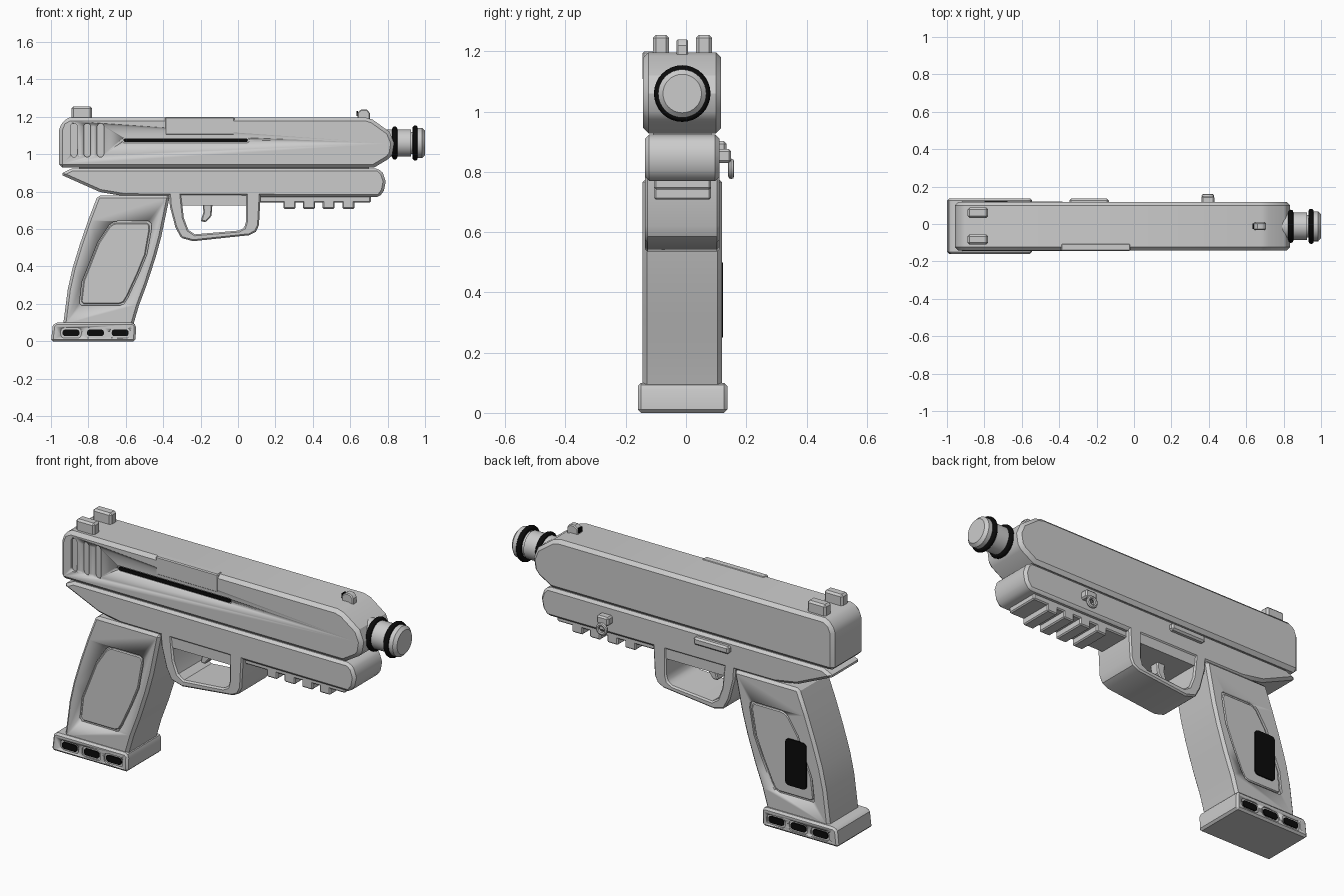
import bpy, bmesh, math
from mathutils import Matrix

cube = bpy.data.objects.get("Cube")
if cube:
    bpy.data.objects.remove(cube, do_unlink=True)

YC = -0.0125  # centre plane of the body


def material(name, value):
    m = bpy.data.materials.new(name)
    m.use_nodes = True
    colour = (value, value, value, 1)
    m.diffuse_color = colour
    m.node_tree.nodes["Principled BSDF"].inputs["Base Color"].default_value = colour
    return m


GREY = material("light grey", 0.6)
BLACK = material("black", 0.003)


def activate(ob):
    bpy.ops.object.select_all(action="DESELECT")
    ob.select_set(True)
    bpy.context.view_layer.objects.active = ob


def finish(name, bm, mat, bevel=0, segments=1):
    bmesh.ops.recalc_face_normals(bm, faces=bm.faces)
    me = bpy.data.meshes.new(name)
    bm.to_mesh(me)
    bm.free()
    me.materials.append(mat)
    ob = bpy.data.objects.new(name, me)
    bpy.context.collection.objects.link(ob)
    activate(ob)
    if bevel:
        b = ob.modifiers.new("bevel", "BEVEL")
        b.width, b.segments = bevel, segments
        b.limit_method, b.angle_limit = "ANGLE", math.radians(40)
        bpy.ops.object.modifier_apply(modifier="bevel")
    bpy.ops.object.shade_smooth_by_angle(angle=math.radians(30))
    return ob


def prism(name, pts, y0, y1, mat=GREY, bevel=0, segments=1):
    """Side outline in x, z pulled from y0 to y1."""
    bm = bmesh.new()
    face = bm.faces.new([bm.verts.new((x, y0, z)) for x, z in pts])
    side = bmesh.ops.extrude_face_region(bm, geom=[face])["geom"]
    verts = [g for g in side if isinstance(g, bmesh.types.BMVert)]
    bmesh.ops.translate(bm, vec=(0, y1 - y0, 0), verts=verts)
    return finish(name, bm, mat, bevel, segments)


def rounded(cx, cz, w, h, r, steps=5):
    """Rounded rectangle outline."""
    pts = []
    for k, (sx, sz) in enumerate([(1, 1), (-1, 1), (-1, -1), (1, -1)]):
        for i in range(steps + 1):
            a = math.pi / 2 * (k + i / steps)
            pts.append((cx + sx * (w / 2 - r) + r * math.cos(a),
                        cz + sz * (h / 2 - r) + r * math.sin(a)))
    return pts


def box(name, x0, x1, y0, y1, z0, z1, mat=GREY, bevel=0.006):
    return prism(name, [(x0, z0), (x1, z0), (x1, z1), (x0, z1)], y0, y1, mat, bevel)


def cut(ob, pts, y0, y1):
    tool = prism("cutter", pts, y0, y1)
    tool.hide_render = True
    activate(ob)
    m = ob.modifiers.new("cut", "BOOLEAN")
    m.operation, m.solver, m.object = "DIFFERENCE", "EXACT", tool
    bpy.ops.object.modifier_apply(modifier="cut")
    bpy.data.objects.remove(tool, do_unlink=True)


def lathe(name, profile, mat=GREY, z=1.06, sides=32):
    """Turned part along x from (x, radius) points."""
    bm = bmesh.new()
    verts = [bm.verts.new((x, YC, z + r)) for x, r in profile]
    edges = [bm.edges.new(p) for p in zip(verts, verts[1:])]
    bmesh.ops.spin(bm, geom=verts + edges, cent=(0, YC, z), axis=(1, 0, 0),
                   angle=math.tau, steps=sides, use_duplicate=False)
    bmesh.ops.remove_doubles(bm, verts=bm.verts, dist=0.0005)
    return finish(name, bm, mat)


# Slide with serrations and a dark side slot
slide = prism("slide", [(-0.957, 0.928), (-0.957, 1.13), (-0.94, 1.175), (-0.90, 1.197),
                        (0.68, 1.197), (0.72, 1.185), (0.81, 1.12), (0.835, 1.06),
                        (0.825, 1.0), (0.805, 0.975), (0.727, 0.928)],
              -0.142, 0.117, bevel=0.018)
for x in (-0.877, -0.806, -0.735):
    cut(slide, rounded(x, 1.075, 0.036, 0.18, 0.0175), -0.2, -0.13)
cut(slide, rounded(-0.28, 1.075, 0.68, 0.03, 0.0145), -0.2, -0.134)
prism("side_slot", rounded(-0.28, 1.075, 0.665, 0.018, 0.0088), -0.141, -0.132, BLACK)
box("ejection_cover", -0.39, -0.02, -0.144, -0.105, 1.103, 1.2, bevel=0.005)

# Sights
for side, y in (("right", -0.083), ("left", 0.06)):
    box("rear_sight_" + side, -0.89, -0.78, y - 0.027, y + 0.027, 1.18, 1.255, bevel=0.01)
prism("front_sight", [(0.64, 1.18), (0.705, 1.18), (0.705, 1.22), (0.69, 1.24),
                      (0.66, 1.24), (0.64, 1.225)], -0.031, 0.007, bevel=0.005)
box("front_sight_mark", 0.634, 0.641, -0.026, 0.002, 1.205, 1.23, BLACK, 0)

# Barrel and its two rings
lathe("barrel", [(0.78, 0), (0.78, 0.073), (0.925, 0.073), (0.925, 0.06), (0.96, 0.06),
                 (0.96, 0.08), (0.985, 0.08), (1.0, 0.064), (1.0, 0)])
for name, x, r in (("rear_ring", 0.838, 0.075), ("front_ring", 0.947, 0.08)):
    circle = [(x + 0.014 * math.cos(a * math.tau / 12), r + 0.014 * math.sin(a * math.tau / 12))
              for a in range(13)]
    lathe(name, circle, BLACK)

# Frame under the slide
prism("frame", [(-0.952, 0.893), (-0.888, 0.924), (0.75, 0.924), (0.775, 0.9), (0.79, 0.855),
                (0.78, 0.805), (0.755, 0.77), (-0.604, 0.775), (-0.738, 0.798)],
      -0.136, 0.111, bevel=0.014)
prism("frame_joint", [(-0.85, 0.88), (-0.85, 0.96), (0.7, 0.96), (0.7, 0.88)], -0.11, 0.085)

# Trigger guard: outer run, then back along the opening
prism("trigger_guard", [(-0.37, 0.80), (-0.364, 0.72), (-0.335, 0.61), (-0.305, 0.553),
                        (-0.24, 0.535), (0.06, 0.567), (0.095, 0.585), (0.112, 0.62),
                        (0.122, 0.80), (0.045, 0.80), (0.045, 0.645), (0.035, 0.61),
                        (0.005, 0.592), (-0.23, 0.572), (-0.265, 0.595), (-0.29, 0.66),
                        (-0.30, 0.727), (0.045, 0.727), (0.045, 0.80)][:9]
      + [(0.043, 0.80), (0.043, 0.64), (0.033, 0.607), (0.005, 0.592), (-0.23, 0.572),
         (-0.265, 0.595), (-0.29, 0.66), (-0.305, 0.80)], -0.136, 0.111, bevel=0.008)
box("guard_roof", -0.34, 0.08, -0.13, 0.105, 0.727, 0.79, bevel=0)
prism("trigger", [(-0.19, 0.75), (-0.185, 0.69), (-0.2, 0.64), (-0.17, 0.638),
                  (-0.142, 0.67), (-0.135, 0.75)], -0.04, 0.015, bevel=0.006)

# Grip with a shallow panel on each side
grip = prism("grip", [(-0.75, 0.78), (-0.80, 0.65), (-0.845, 0.52), (-0.885, 0.39),
                      (-0.91, 0.278), (-0.936, 0.08), (-0.562, 0.08), (-0.53, 0.19),
                      (-0.487, 0.305), (-0.44, 0.45), (-0.41, 0.56), (-0.364, 0.78)],
             -0.144, 0.119, bevel=0.014)
panel = [(-0.668, 0.637), (-0.645, 0.642), (-0.48, 0.642), (-0.464, 0.632), (-0.462, 0.605),
         (-0.487, 0.465), (-0.53, 0.36), (-0.588, 0.235), (-0.61, 0.20), (-0.635, 0.19),
         (-0.835, 0.19), (-0.848, 0.205), (-0.834, 0.32), (-0.79, 0.43), (-0.75, 0.53),
         (-0.69, 0.62)]
inner = [(-0.66 + (x + 0.66) * 0.95, 0.415 + (z - 0.415) * 0.96) for x, z in panel]
for face, out in ((-0.144, -1), (0.119, 1)):
    cut(grip, panel, face - 0.012 * out, face + 0.05 * out)
    prism("grip_panel", inner, face - 0.03 * out, face - 0.004 * out, bevel=0.005)
prism("thumb_pad", rounded(-0.738, 0.375, 0.125, 0.25, 0.02), 0.113, 0.122, BLACK)

# Base plate with three dark slots on each side
base = prism("base_plate", [(-1.0, 0.0), (-0.548, 0.0), (-0.545, 0.085), (-0.56, 0.1),
                            (-0.975, 0.1), (-0.99, 0.085)], -0.16, 0.137, bevel=0.014)
for face, out in ((-0.16, -1), (0.137, 1)):
    for x in (-0.893, -0.762, -0.63):
        cut(base, rounded(x, 0.045, 0.11, 0.055, 0.02), face - 0.008 * out, face + 0.05 * out)
        prism("base_slot", rounded(x, 0.045, 0.09, 0.036, 0.015),
              face - 0.01 * out, face - 0.002 * out, BLACK)

# Accessory rail
box("rail", 0.11, 0.71, -0.106, 0.083, 0.742, 0.785)
for i in range(4):
    x = 0.275 + i * 0.105
    box("rail_tooth", x - 0.032, x + 0.032, -0.106, 0.083, 0.708, 0.76)

# Left side controls
box("slide_lever", -0.345, -0.135, 0.1, 0.135, 0.862, 0.902, bevel=0.009)
box("takedown_block", 0.36, 0.43, 0.1, 0.15, 0.83, 0.876, bevel=0.008)
loop = bmesh.new()
ring = [loop.verts.new((0.395, 0.15 + 0.01 * math.cos(a), 0.834 + 0.01 * math.sin(a)))
        for a in [math.tau * i / 8 for i in range(8)]]
edges = [loop.edges.new((ring[i], ring[(i + 1) % 8])) for i in range(8)]
bmesh.ops.spin(loop, geom=ring + edges, cent=(0.395, 0.15, 0.81), axis=(0, 1, 0),
               angle=math.tau, steps=24, use_duplicate=False)
bmesh.ops.remove_doubles(loop, verts=loop.verts, dist=0.0005)
finish("takedown_ring", loop, GREY)
